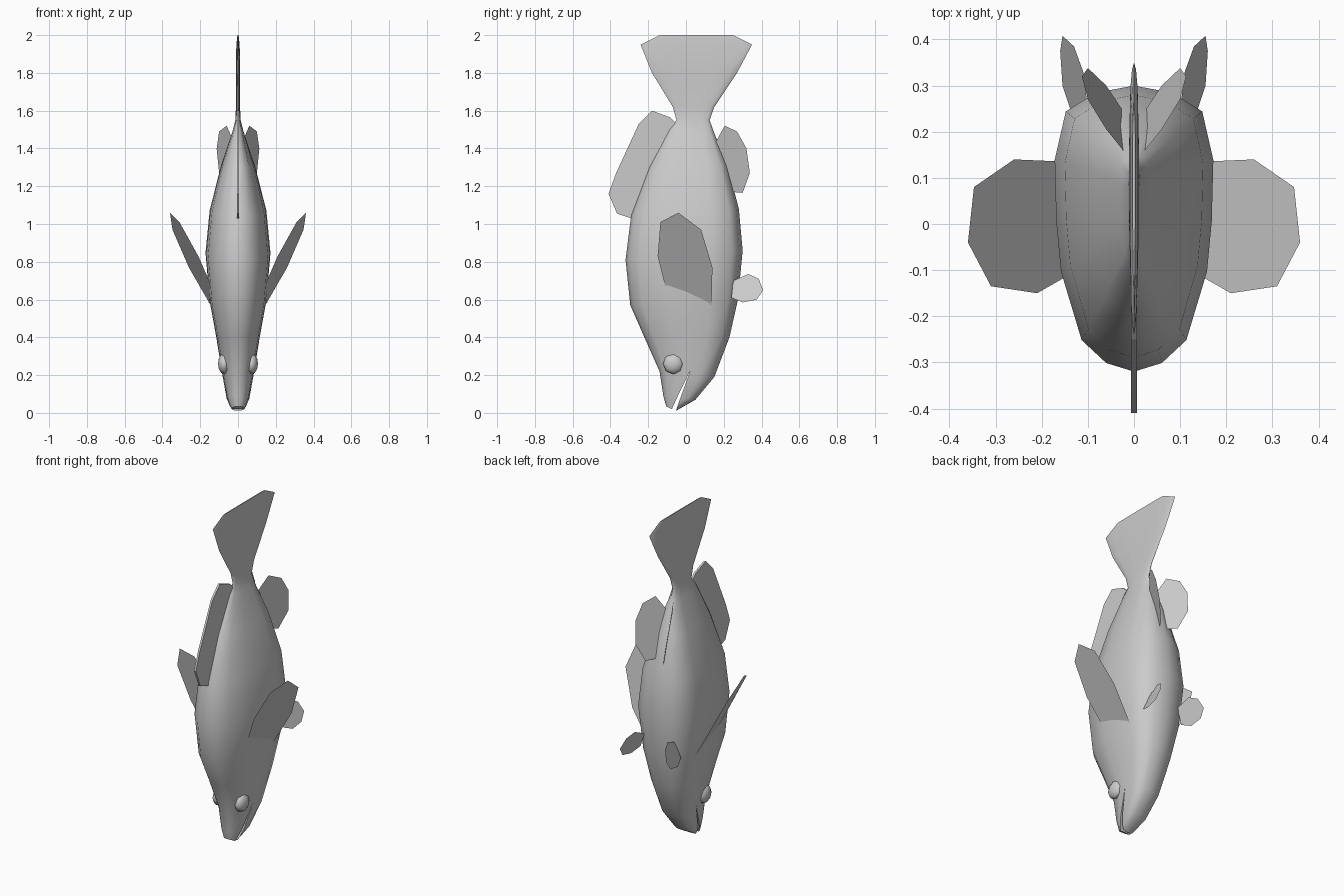
import bpy, bmesh, math

if "Cube" in bpy.data.objects:
    bpy.data.objects.remove(bpy.data.objects["Cube"])


def make(name, verts, faces):
    mesh = bpy.data.meshes.new(name)
    mesh.from_pydata(verts, [], faces)
    bm = bmesh.new()
    bm.from_mesh(mesh)
    bmesh.ops.recalc_face_normals(bm, faces=bm.faces)
    bm.to_mesh(mesh)
    bm.free()
    ob = bpy.data.objects.new(name, mesh)
    bpy.context.collection.objects.link(ob)
    return ob


def activate(ob):
    bpy.ops.object.select_all(action='DESELECT')
    ob.select_set(True)
    bpy.context.view_layer.objects.active = ob


def mirrored_fin(name, pts):
    for side, label in ((1, "right"), (-1, "left")):
        make(f"{label}_{name}", [(side * x, y, z) for x, y, z in pts],
             [range(len(pts))])


# Body and tail: back edge (y, z), belly edge (y, z), half width
rings = [
    (-0.105, 0.035, -0.055, 0.01, 0.035),
    (-0.12, 0.09, 0.05, 0.07, 0.06),
    (-0.14, 0.22, 0.15, 0.19, 0.082),
    (-0.22, 0.40, 0.23, 0.40, 0.115),
    (-0.295, 0.57, 0.275, 0.60, 0.15),
    (-0.32, 0.81, 0.30, 0.86, 0.172),
    (-0.29, 1.05, 0.28, 1.08, 0.15),
    (-0.195, 1.30, 0.22, 1.31, 0.09),
    (-0.09, 1.50, 0.15, 1.48, 0.03),
    (-0.05, 1.55, 0.125, 1.55, 0.014),
    (-0.07, 1.62, 0.15, 1.62, 0.011),
    (-0.18, 1.80, 0.27, 1.80, 0.011),
    (-0.24, 1.95, 0.35, 1.95, 0.009),
    (-0.14, 2.00, 0.25, 2.00, 0.003),
]
half = [(0, -1), (0.35, -0.94), (0.66, -0.78), (0.92, -0.3), (0.98, 0.05),
        (1, 0.48), (0.86, 0.82), (0.48, 0.95), (0, 1)]
section = half + [(-x, s) for x, s in half[-2:0:-1]]
n = len(section)
verts = []
for y0, z0, y1, z1, w in rings:
    for x, s in section:
        t = (s + 1) / 2
        verts.append((x * w, y0 + (y1 - y0) * t, z0 + (z1 - z0) * t))
faces = [(r * n + i, r * n + (i + 1) % n, (r + 1) * n + (i + 1) % n, (r + 1) * n + i)
         for r in range(len(rings) - 1) for i in range(n)]
faces += [range(n), range(len(verts) - n, len(verts))]
body = make("body", verts, faces)

# Mouth slit cut through the head
slit = [(0.025, 0.23), (-0.05, 0.075), (-0.088, -0.01), (-0.06, -0.01), (-0.033, 0.07)]
k = len(slit)
cutter = make("mouth_cutter",
              [(x, y, z) for x in (-0.2, 0.2) for y, z in slit],
              [range(k), range(k, 2 * k)] +
              [(i, (i + 1) % k, k + (i + 1) % k, k + i) for i in range(k)])
cutter.hide_render = True
mod = body.modifiers.new("mouth", 'BOOLEAN')
mod.operation = 'DIFFERENCE'
mod.solver = 'EXACT'
mod.object = cutter
activate(body)
bpy.ops.object.modifier_apply(modifier=mod.name)
bpy.data.objects.remove(cutter)
bpy.ops.object.shade_smooth_by_angle(angle=math.radians(45))

# Eyes
for side, label in ((1, "right"), (-1, "left")):
    bpy.ops.mesh.primitive_uv_sphere_add(
        segments=8, ring_count=6, radius=1, location=(side * 0.073, -0.067, 0.26),
        rotation=(0, math.pi / 2, 0))
    eye = bpy.context.object
    eye.name = label + "_eye"
    eye.scale = (0.055, 0.055, 0.033)
    bpy.ops.object.shade_smooth_by_angle(angle=math.radians(60))

# Back fin
outline = [(-0.05, 1.53), (-0.085, 1.565), (-0.18, 1.60), (-0.25, 1.53), (-0.37, 1.27),
           (-0.41, 1.16), (-0.365, 1.055), (-0.29, 1.03), (-0.24, 1.10)]
fin = make("back_fin", [(0, y, z) for y, z in outline], [range(len(outline))])
thick = fin.modifiers.new("thickness", 'SOLIDIFY')
thick.thickness = 0.012
thick.offset = 0

# Paired fins
mirrored_fin("side_fin", [
    (0.26, 0.14, 0.77), (0.347, 0.08, 0.97), (0.36, -0.04, 1.06), (0.31, -0.135, 1.01),
    (0.21, -0.15, 0.83), (0.14, -0.11, 0.67), (0.13, 0.0, 0.62), (0.145, 0.135, 0.57)])
mirrored_fin("belly_fin", [
    (0.10, 0.25, 0.70), (0.11, 0.33, 0.735), (0.13, 0.385, 0.71), (0.155, 0.408, 0.65),
    (0.16, 0.375, 0.60), (0.155, 0.30, 0.585), (0.135, 0.24, 0.61)])
mirrored_fin("rear_fin", [
    (0.02, 0.155, 1.43), (0.06, 0.205, 1.52), (0.10, 0.27, 1.49), (0.113, 0.32, 1.40),
    (0.10, 0.338, 1.27), (0.06, 0.30, 1.165), (0.02, 0.24, 1.17)])
